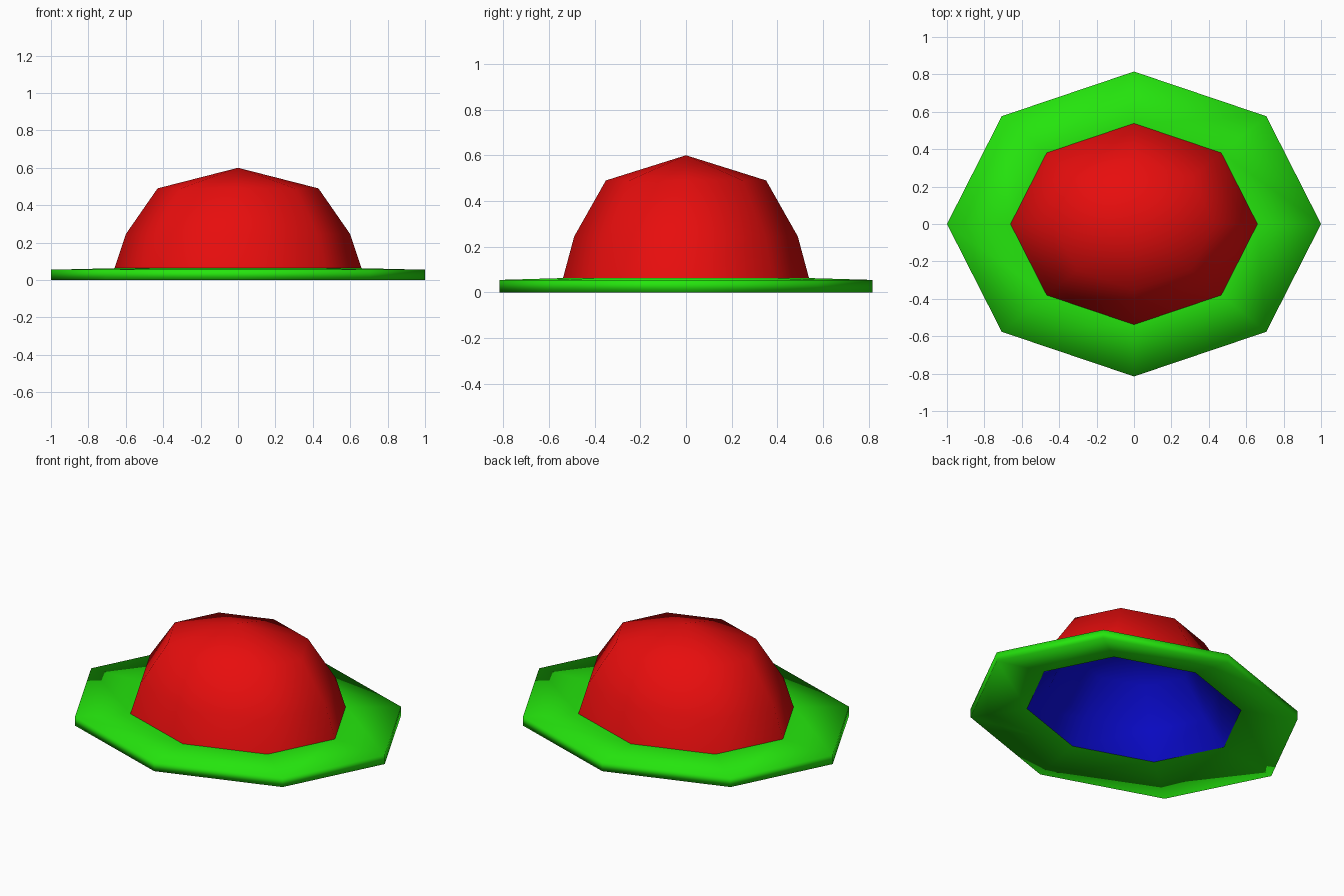
import bpy
import math

cube = bpy.data.objects.get("Cube")
if cube:
    bpy.data.objects.remove(cube, do_unlink=True)

SIDES = 8
DEPTH = 0.815  # front-to-back squash of every ring


def material(name, color):
    mat = bpy.data.materials.new(name)
    mat.use_nodes = True
    mat.diffuse_color = (*color, 1)
    bsdf = next(n for n in mat.node_tree.nodes if n.type == 'BSDF_PRINCIPLED')
    bsdf.inputs["Base Color"].default_value = (*color, 1)
    return mat


def lathe(name, profile, mat, flip=False):
    """Spin (radius, height) points into an oval; a zero radius closes to a tip."""
    verts, faces, rings = [], [], []
    for r, z in profile:
        start = len(verts)
        if r == 0:
            verts.append((0, 0, z))
            rings.append([start] * SIDES)
            continue
        for i in range(SIDES):
            a = math.tau * i / SIDES
            verts.append((r * math.cos(a), r * DEPTH * math.sin(a), z))
        rings.append(list(range(start, start + SIDES)))
    for low, high in zip(rings, rings[1:]):
        for i in range(SIDES):
            j = (i + 1) % SIDES
            face = list(dict.fromkeys((low[i], low[j], high[j], high[i])))
            faces.append(face[::-1] if flip else face)
    mesh = bpy.data.meshes.new(name)
    mesh.from_pydata(verts, [], faces)
    mesh.materials.append(mat)
    mesh.shade_smooth()
    mesh.update()
    obj = bpy.data.objects.new(name, mesh)
    bpy.context.collection.objects.link(obj)
    return obj


red = material("red", (0.8, 0.004, 0.004))
green = material("green", (0.018, 0.78, 0.004))
blue = material("blue", (0.004, 0.004, 0.78))

# Brim: underside, outer wall, top
lathe("brim", [(0.655, 0.058), (1, 0), (1, 0.055), (0.66, 0.063)], green)

# Crown: flared skirt and rounded cap
lathe("crown", [(0.66, 0.063), (0.6, 0.245), (0.43, 0.49), (0, 0.6)], red)

# Lining: hollow inside of the crown, facing inward
lathe("lining", [(0.655, 0.058), (0.52, 0.19), (0.37, 0.4), (0, 0.5)], blue, flip=True)
